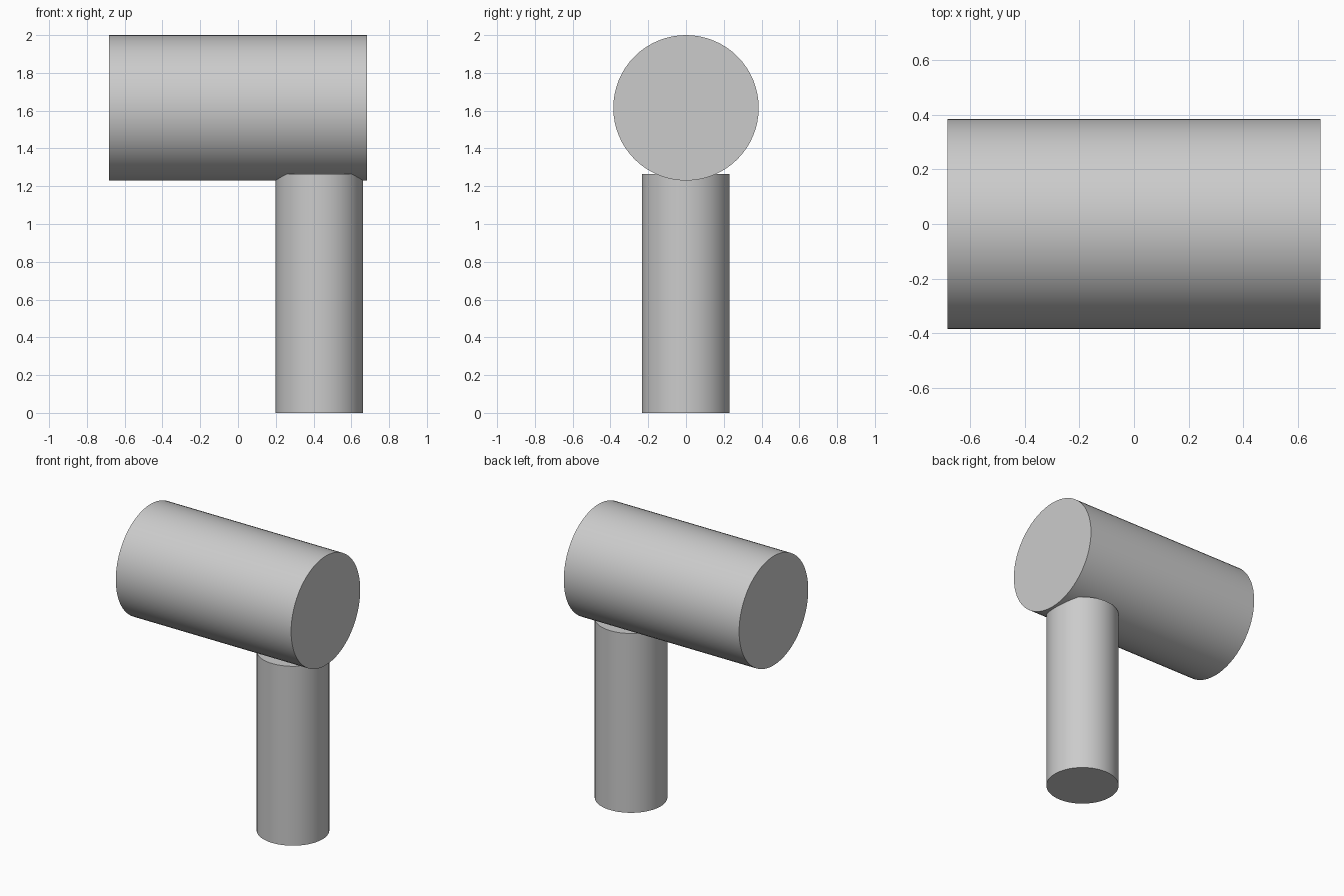
import bpy
import math

cube = bpy.data.objects.get("Cube")
if cube:
    bpy.data.objects.remove(cube, do_unlink=True)

# Single flat grey
grey = bpy.data.materials.new("light grey")
grey.use_nodes = True
colour = (0.6, 0.6, 0.6, 1)
grey.diffuse_color = colour
grey.node_tree.nodes["Principled BSDF"].inputs["Base Color"].default_value = colour


def cylinder(name, radius, length, centre, rotation=(0, 0, 0)):
    bpy.ops.mesh.primitive_cylinder_add(
        vertices=64, radius=radius, depth=length, location=centre, rotation=rotation)
    part = bpy.context.object
    part.name = name
    part.data.materials.append(grey)
    bpy.ops.object.shade_smooth_by_angle(angle=math.radians(30))
    return part


# Horizontal barrel lying along x
cylinder("barrel", 0.385, 1.367, (0, 0, 1.615), (0, math.pi / 2, 0))

# Upright handle, its flat top sunk slightly into the barrel
cylinder("handle", 0.232, 1.264, (0.43, -0.002, 0.632))
